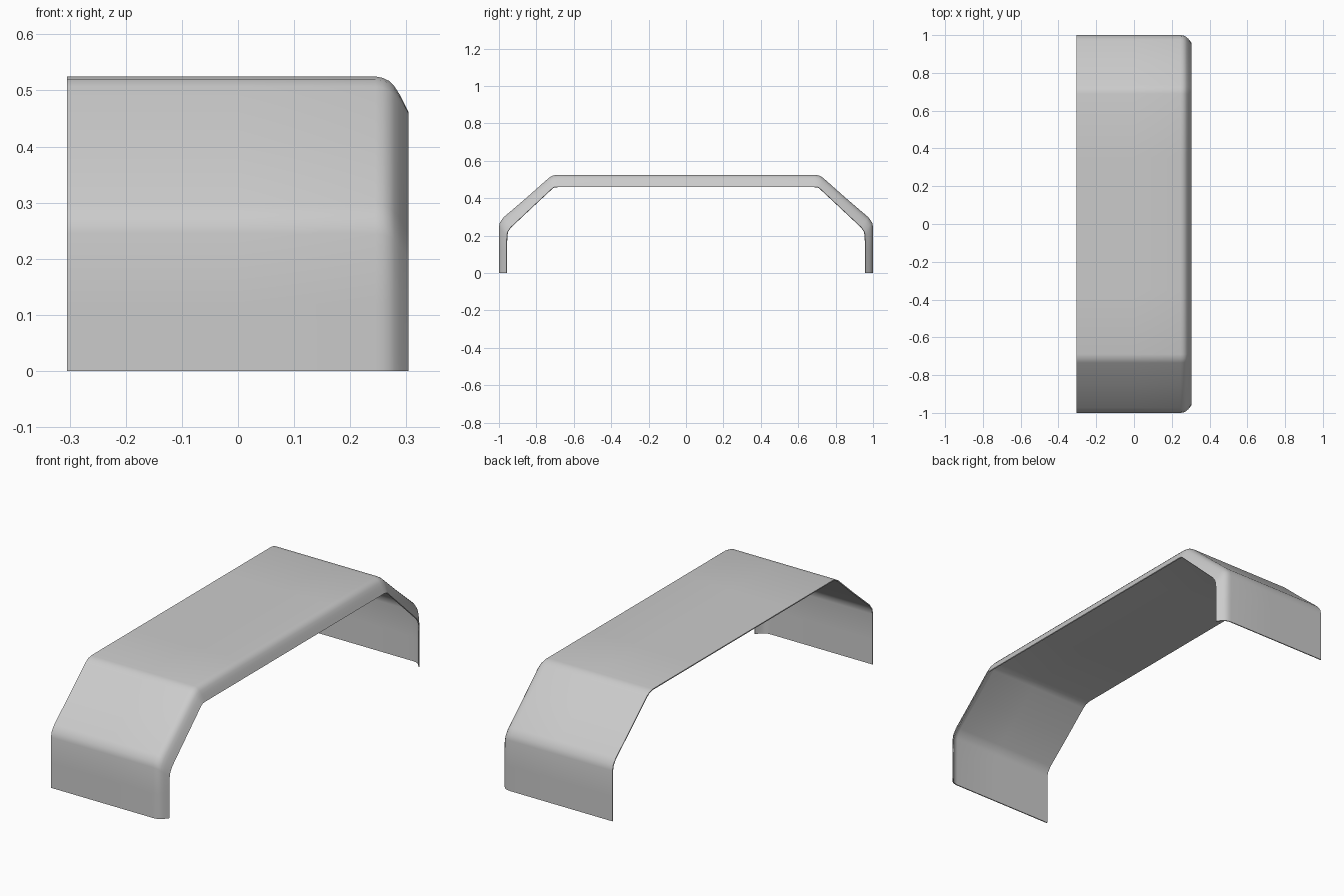
import bpy, bmesh

if "Cube" in bpy.data.objects:
    bpy.data.objects.remove(bpy.data.objects["Cube"])

# Half profiles (y, z) from foot to crown: outer skin and the inner edge of the rolled lip
outer = [(1, 0), (1, 0.12), (1, 0.245), (0.995, 0.27), (0.975, 0.298), (0.85, 0.405),
         (0.735, 0.507), (0.715, 0.52), (0.69, 0.525), (0.35, 0.525), (0, 0.525)]
inner = [(0.96, 0), (0.96, 0.12), (0.958, 0.20), (0.953, 0.222), (0.937, 0.245), (0.82, 0.355),
         (0.715, 0.453), (0.705, 0.459), (0.685, 0.461), (0.35, 0.461), (0, 0.461)]


def mirrored(half):
    return half + [(-y, z) for y, z in reversed(half[:-1])]


outer, inner = mirrored(outer), mirrored(inner)

# Stations across the width: (x, blend from outer skin to lip edge)
stations = [(-0.305, 0), (-0.29, 0), (0.0, 0), (0.245, 0), (0.258, 0.04), (0.27, 0.13),
            (0.279, 0.28), (0.288, 0.5), (0.296, 0.75), (0.304, 1.0)]

# Fender skin with rolled lip
bm = bmesh.new()
rows = []
for x, t in stations:
    rows.append([bm.verts.new((x, a[0] + (b[0] - a[0]) * t, a[1] + (b[1] - a[1]) * t))
                 for a, b in zip(outer, inner)])
for r0, r1 in zip(rows, rows[1:]):
    for i in range(len(r0) - 1):
        bm.faces.new((r0[i], r1[i], r1[i + 1], r0[i + 1]))
bmesh.ops.recalc_face_normals(bm, faces=bm.faces)
bm.normal_update()
crown = max(bm.faces, key=lambda f: f.calc_center_median().z)
if crown.normal.z < 0:
    bmesh.ops.reverse_faces(bm, faces=bm.faces)

mesh = bpy.data.meshes.new("fender")
bm.to_mesh(mesh)
bm.free()
fender = bpy.data.objects.new("fender", mesh)
bpy.context.collection.objects.link(fender)

# Thin sheet thickness, grown inward
solid = fender.modifiers.new("sheet", 'SOLIDIFY')
solid.thickness = 0.005
solid.offset = -1

bpy.context.view_layer.objects.active = fender
fender.select_set(True)
bpy.ops.object.modifier_apply(modifier="sheet")
bpy.ops.object.shade_smooth_by_angle(angle=0.8)
